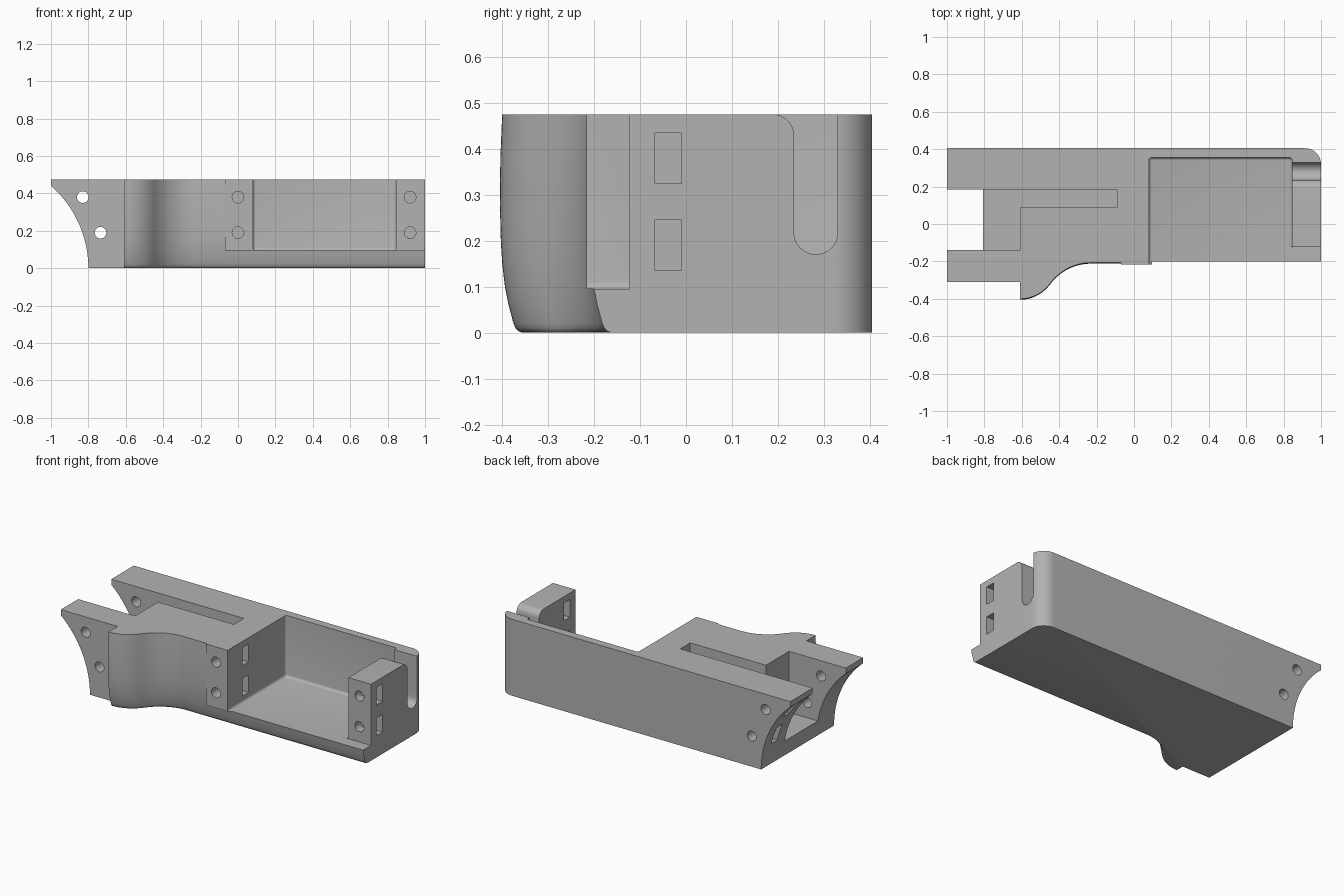
import bpy, bmesh
from math import sin, cos, pi, sqrt, radians

if "Cube" in bpy.data.objects:
    bpy.data.objects.remove(bpy.data.objects["Cube"])

H = 0.475        # overall height
FLOOR = 0.095    # floor of the pockets

grey = bpy.data.materials.new("plain grey")
grey.use_nodes = True
grey.diffuse_color = (0.45, 0.45, 0.45, 1)
grey.node_tree.nodes["Principled BSDF"].inputs["Base Color"].default_value = (0.45, 0.45, 0.45, 1)


def loft(name, rings):
    """Closed solid through rings of equal point count."""
    bm = bmesh.new()
    rows = [[bm.verts.new(p) for p in ring] for ring in rings]
    n = len(rows[0])
    for a, b in zip(rows, rows[1:]):
        for i in range(n):
            j = (i + 1) % n
            bm.faces.new((a[i], a[j], b[j], b[i]))
    bm.faces.new(rows[0])
    bm.faces.new(rows[-1])
    bmesh.ops.recalc_face_normals(bm, faces=bm.faces[:])
    mesh = bpy.data.meshes.new(name)
    bm.to_mesh(mesh)
    bm.free()
    mesh.materials.append(grey)
    ob = bpy.data.objects.new(name, mesh)
    bpy.context.collection.objects.link(ob)
    return ob


def box(x0, x1, y0, y1, z0, z1):
    return loft("box", [[(x0, y0, z), (x1, y0, z), (x1, y1, z), (x0, y1, z)] for z in (z0, z1)])


def rod(x, z, r, y0, y1, n=32):
    pts = [(x + r * cos(2 * pi * i / n), z + r * sin(2 * pi * i / n)) for i in range(n)]
    return loft("rod", [[(px, y, pz) for px, pz in pts] for y in (y0, y1)])


def use(ob, modifier):
    bpy.context.view_layer.objects.active = ob
    bpy.ops.object.modifier_apply(modifier=modifier.name)


def combine(tool, operation='DIFFERENCE'):
    mod = body.modifiers.new("combine", 'BOOLEAN')
    mod.operation = operation
    mod.solver = 'EXACT'
    mod.object = tool
    use(body, mod)
    bpy.data.objects.remove(tool)


def front(x):
    """Front outline: a convex bulge flowing into a hollow, then straight."""
    if x < -0.448:
        return -0.205 - sqrt(max(0, 0.04 - (x + 0.61) ** 2))
    if x < -0.23:
        return -0.482 + sqrt(0.0729 - (x + 0.23) ** 2)
    return -0.212


# Main body: outline stacked upwards, the front tucking in towards the base
xs = [-0.61 + 0.38 * i / 32 for i in range(33)] + [1.0]
R = 0.085
corner = [(1 - R + R * cos(a), 0.405 - R + R * sin(a))
          for a in [pi / 2 * i / 12 for i in range(13)]]
tuck = [(0, 0.05), (0.003, 0.041), (0.01, 0.034), (0.022, 0.029), (0.06, 0.019), (0.1, 0.011),
        (0.15, 0.005), (0.2, 0.002), (0.28, 0), (0.38, 0.001), (H, 0.005)]
body = loft("handle_body", [
    [(x, front(x) + d, z) for x in xs]
    + [(x, y, z) for x, y in corner + [(-1, 0.405), (-1, -0.31), (-0.61, -0.31)]]
    for z, d in tuck])

# Flat pad around the front screw holes
combine(box(-0.07, 0.3, -0.216, -0.1, FLOOR, H), 'UNION')

# Large pocket with softened corners, and the front ledge of the end block
pocket = box(0.08, 0.845, -0.6, 0.355, FLOOR, 0.7)
bevel = pocket.modifiers.new("soft", 'BEVEL')
bevel.width = 0.015
bevel.segments = 4
use(pocket, bevel)
combine(pocket)
combine(box(0.8, 1.2, -0.6, -0.123, FLOOR, 0.7))

# Fork opening between the arms, with the narrow slot behind the grip
combine(box(-1.2, -0.61, -0.14, 0.185, FLOOR, 0.7))
combine(box(-0.7, -0.09, 0.087, 0.185, FLOOR, 0.7))

# Concave arc across the fork end
combine(rod(-1.384, 0, 0.584, -0.7, 0.7, 128))

# Round-bottomed cable channel through the end wall, with one rounded lip
r, cy, cz, lip = 0.0475, 0.2825, 0.218, 0.045
channel = [(cy + r, 0.6)]
channel += [(cy + r * cos(a), cz - r * sin(a)) for a in [pi * i / 16 for i in range(17)]]
channel += [(cy - r - lip + lip * cos(a), H - lip + lip * sin(a))
            for a in [pi / 2 * i / 8 for i in range(9)]]
channel += [(cy - r - lip, 0.6)]
combine(loft("channel", [[(x, y, z) for y, z in channel] for x in (0.8, 1.2)]))

# Nut slots and screw holes, in an upper and a lower row
for z, arm_x in ((0.19, -0.735), (0.38, -0.83)):
    lo, hi = z - 0.055, z + 0.055
    combine(box(-0.06, 0.2, -0.068, -0.01, lo, hi))
    combine(box(0.8, 1.2, -0.068, -0.01, lo, hi))
    combine(box(-1.3, arm_x + 0.05, 0.27, 0.328, lo, hi))
    combine(rod(0, z, 0.031, -0.6, 0.03))
    combine(rod(0.92, z, 0.031, -0.6, 0.03))
    combine(rod(arm_x, z, 0.031, -0.6, 0.6))

# Smooth curved walls, crisp edges
bpy.ops.object.select_all(action='DESELECT')
body.select_set(True)
bpy.context.view_layer.objects.active = body
bpy.ops.object.shade_smooth_by_angle(angle=radians(30))
